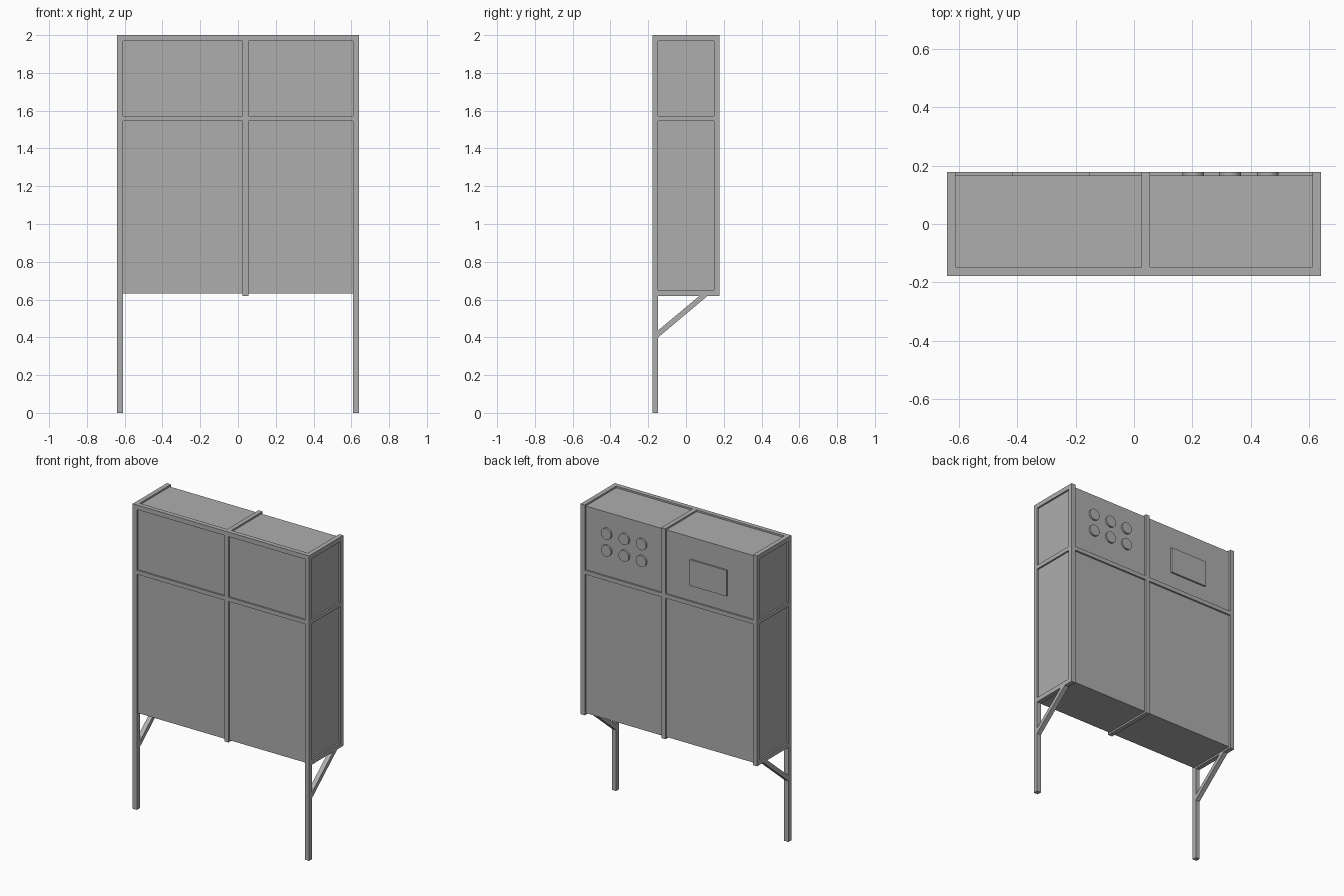
import bpy
import bmesh
import math

cube = bpy.data.objects.get("Cube")
if cube:
    bpy.data.objects.remove(cube, do_unlink=True)

grey = bpy.data.materials.new("plain_grey")
grey.use_nodes = True
COLOUR = (0.42, 0.42, 0.42, 1)
grey.diffuse_color = COLOUR
grey.node_tree.nodes["Principled BSDF"].inputs["Base Color"].default_value = COLOUR

# Main dimensions
W, D, H = 0.64, 0.177, 2.0      # half width, half depth, height
T = 0.03                        # square tube size
BASE = 0.62                     # underside of the cabinet
INSET = 0.011                   # panel recess behind the frame
MID = (0.025, 0.055)            # x range of the central divider
RAIL = (1.545, 1.572)           # z range of the middle rails


def add_mesh(name, bm):
    bmesh.ops.recalc_face_normals(bm, faces=bm.faces)
    mesh = bpy.data.meshes.new(name)
    bm.to_mesh(mesh)
    bm.free()
    mesh.materials.append(grey)
    obj = bpy.data.objects.new(name, mesh)
    bpy.context.collection.objects.link(obj)
    return obj


def box(name, xs, ys, zs):
    bm = bmesh.new()
    bmesh.ops.create_cube(bm, size=1)
    for v in bm.verts:
        v.co = [lo + (c + 0.5) * (hi - lo) for c, (lo, hi) in zip(v.co, (xs, ys, zs))]
    return add_mesh(name, bm)


def brace(name, x0, x1):
    # Slanted support, cut flush with the leg and the bottom rail
    profile = [(T - D, 0.40), (0.115, BASE), (0.072, BASE), (T - D, 0.437)]
    bm = bmesh.new()
    face = bm.faces.new([bm.verts.new((x0, y, z)) for y, z in profile])
    result = bmesh.ops.extrude_face_region(bm, geom=[face])
    moved = [g for g in result["geom"] if isinstance(g, bmesh.types.BMVert)]
    bmesh.ops.translate(bm, verts=moved, vec=(x1 - x0, 0, 0))
    return add_mesh(name, bm)


# Cabinet body behind the frame
box("cabinet_body", (INSET - W, W - INSET), (INSET - D, D - INSET),
    (BASE + INSET, H - INSET))

front, back = (-D, T - D), (D - T, D)
between = (T - D, D - T)

# Side frames with legs and braces
for side, x0 in (("right", -W), ("left", W - T)):
    xs = (x0, x0 + T)
    box(side + "_front_leg", xs, front, (0, H))
    box(side + "_back_post", xs, back, (BASE, H))
    for label, zs in (("top", (H - T, H)), ("middle", RAIL), ("bottom", (BASE, BASE + T))):
        box(side + "_" + label + "_side_rail", xs, between, zs)
    brace(side + "_brace", *xs)

# Central divider loop
box("front_divider", MID, front, (BASE, H))
box("back_divider", MID, back, (BASE, H))
box("top_divider", MID, between, (H - T, H))
box("bottom_divider", MID, between, (BASE, BASE + T))

# Cross rails between the posts and the divider
for side, xs in (("right", (T - W, MID[0])), ("left", (MID[1], W - T))):
    box(side + "_front_top_rail", xs, front, (H - T, H))
    box(side + "_front_middle_rail", xs, front, RAIL)
    box(side + "_back_middle_rail", xs, back, RAIL)

# Display plate on the back
box("display_plate", (-0.417, -0.15), (D - 0.02, D), (1.675, 1.845))

# Two rows of round dials on the back
for row, z in enumerate((1.85, 1.74)):
    for col, x in enumerate((0.203, 0.328, 0.457)):
        bm = bmesh.new()
        bmesh.ops.create_cone(bm, cap_ends=True, segments=32,
                              radius1=0.037, radius2=0.037, depth=0.02)
        dial = add_mesh(f"dial_{row}_{col}", bm)
        dial.location = (x, D - 0.009, z)
        dial.rotation_euler.x = math.pi / 2
